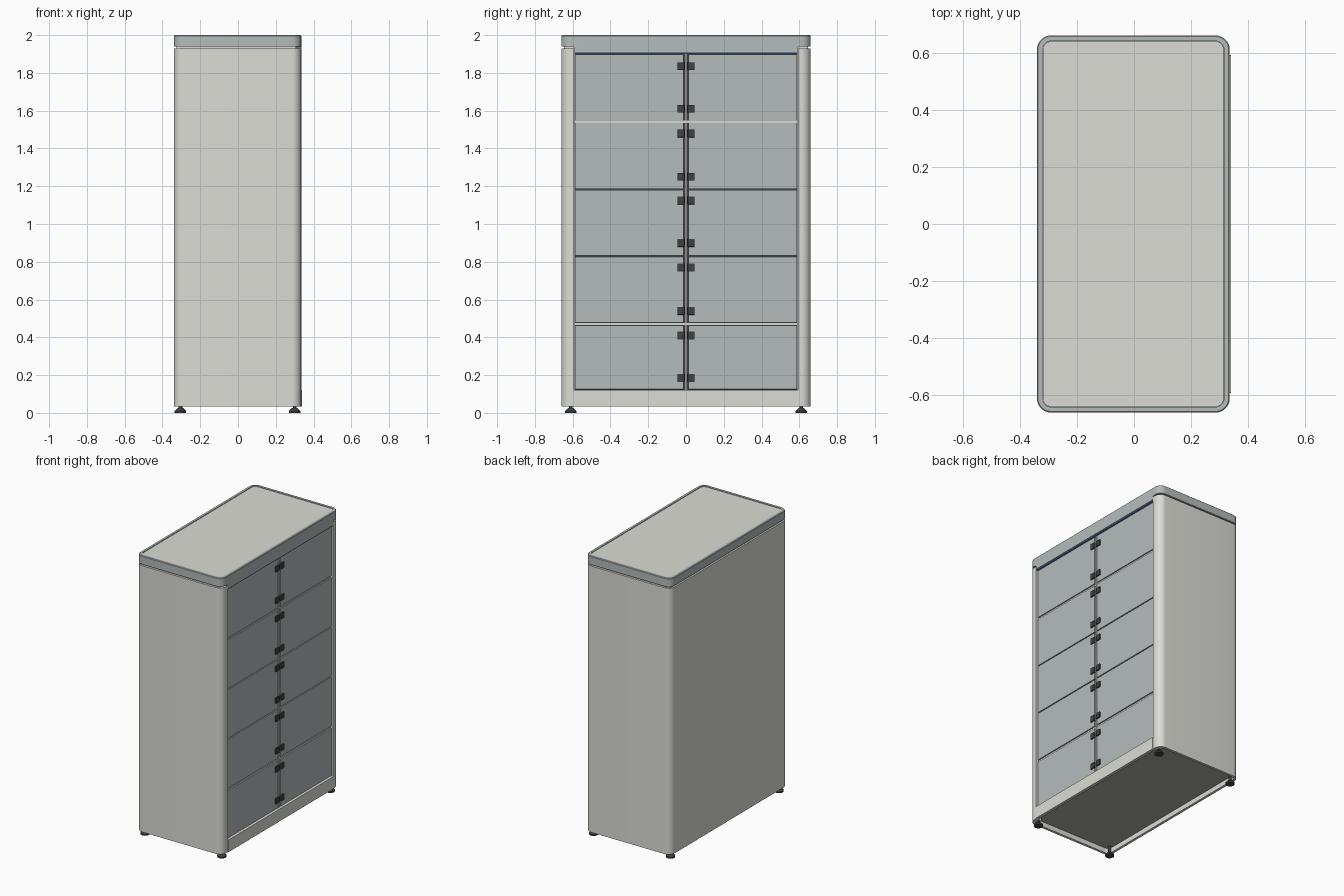
import bpy, bmesh, math
from mathutils import Matrix

if "Cube" in bpy.data.objects:
    bpy.data.objects.remove(bpy.data.objects["Cube"])

def material(name, r, g, b):
    m = bpy.data.materials.new(name)
    m.diffuse_color = (r, g, b, 1)
    m.use_nodes = True
    m.node_tree.nodes["Principled BSDF"].inputs["Base Color"].default_value = m.diffuse_color
    return m

PALE = material("pale_paint", 0.72, 0.72, 0.67)
SLATE = material("slate_paint", 0.46, 0.50, 0.50)
DARK = material("dark_plastic", 0.05, 0.055, 0.055)
BLUE = material("blue_strip", 0.10, 0.22, 0.38)
UNDER = material("underside", 0.42, 0.42, 0.38)

def finish(name, bm, mat, smooth=False, bevel=0):
    bmesh.ops.recalc_face_normals(bm, faces=bm.faces[:])
    me = bpy.data.meshes.new(name)
    bm.to_mesh(me)
    bm.free()
    ob = bpy.data.objects.new(name, me)
    bpy.context.collection.objects.link(ob)
    me.materials.append(mat)
    if bevel:
        b = ob.modifiers.new("edge", 'BEVEL')
        b.width, b.segments = bevel, 2
    if smooth:
        bpy.ops.object.select_all(action='DESELECT')
        ob.select_set(True)
        bpy.context.view_layer.objects.active = ob
        bpy.ops.object.shade_smooth_by_angle(angle=math.radians(35))
    return ob

def box(name, x, y, z, mat, bevel=0):
    bm = bmesh.new()
    bmesh.ops.create_cube(bm, size=1)
    for v in bm.verts:
        for i, (lo, hi) in enumerate((x, y, z)):
            v.co[i] = lo if v.co[i] < 0 else hi
    return finish(name, bm, mat, bevel=bevel)

def prism(name, pts, vec, mat):
    bm = bmesh.new()
    f = bm.faces.new([bm.verts.new(p) for p in pts])
    r = bmesh.ops.extrude_face_region(bm, geom=[f])
    bmesh.ops.translate(bm, vec=vec,
                        verts=[g for g in r["geom"] if isinstance(g, bmesh.types.BMVert)])
    return finish(name, bm, mat, smooth=True)

def arc(cx, cy, r, a0, n=10):
    return [(cx + r * math.cos(math.radians(a0 + 90 * i / n)),
             cy + r * math.sin(math.radians(a0 + 90 * i / n))) for i in range(n + 1)]

def rounded(inset=0, r=0.05):
    x0, x1, y = -0.34 + inset, 0.335 - inset, 0.66 - inset
    r = max(r - inset, 0.01)
    return (arc(x1 - r, y - r, r, 0) + arc(x0 + r, y - r, r, 90) +
            arc(x0 + r, -y + r, r, 180) + arc(x1 - r, -y + r, r, 270))

# wrap-around body shell, open at the door side
outer, inner = rounded(), rounded(0.018)
shell = ([(0.335, 0.592)] + outer + [(0.335, -0.592), (0.29, -0.592), (0.29, -0.642)] +
         inner[-12:10:-1] + [(0.29, 0.642), (0.29, 0.592)])
prism("body_shell", [(x, y, 0.035) for x, y in shell], (0, 0, 1.895), PALE)

# inner carcass, floor plate and front plinth
box("carcass", (-0.325, 0.308), (-0.645, 0.645), (0.075, 1.95), PALE)
box("floor_plate", (-0.325, 0.32), (-0.645, 0.645), (0.07, 0.075), UNDER)
box("front_plinth", (0.318, 0.34), (-0.592, 0.592), (0.035, 0.122), PALE)

# lid: rim with sunken top panel
bm = bmesh.new()
loops = [[bm.verts.new((x, y, z)) for x, y in rounded(i)]
         for i, z in ((0.018, 1.94), (0, 1.94), (0, 1.996), (0.004, 2.0), (0.02, 2.0), (0.02, 1.994))]
n = len(loops[0])
for a, b in zip(loops, loops[1:]):
    for i in range(n):
        bm.faces.new((a[i], a[(i + 1) % n], b[(i + 1) % n], b[i]))
bm.faces.new(loops[0][::-1])
finish("lid_rim", bm, SLATE, smooth=True)
prism("lid_panel", [(x, y, 1.985) for x, y in rounded(0.021)], (0, 0, 0.011), PALE)

# lid apron, flaring into the lid at its ends
half = [(0.61 - 0.02 * math.sin(t * math.pi / 10), 1.922 + 0.02 * math.cos(t * math.pi / 10))
        for t in range(6)] + [(0.59, 1.91)]
apron = half + [(-y, z) for y, z in reversed(half)]
prism("lid_apron", [(0.305, y, z) for y, z in apron], (0.03, 0, 0), SLATE)
box("blue_light_strip", (0.305, 0.332), (-0.59, 0.59), (1.902, 1.91), BLUE)

# dark backing lines around the doors
box("door_gap_backing", (0.305, 0.311), (-0.591, 0.591), (0.122, 1.902), DARK)
box("centre_post", (0.305, 0.322), (-0.006, 0.006), (0.122, 1.902), PALE)

# five rows of paired doors, each with two latches
rows = [(0.125, 0.463), (0.478, 0.827), (0.833, 1.18), (1.186, 1.535), (1.548, 1.898)]
latches = [(0.185, 0.41), (0.54, 0.77), (0.9, 1.125), (1.25, 1.48), (1.61, 1.835)]
for i, ((z0, z1), zs) in enumerate(zip(rows, latches), 1):
    for side, s in (("left", -1), ("right", 1)):
        box(f"door_{side}_{i}", (0.308, 0.325), sorted((s * 0.012, s * 0.587)), (z0, z1), SLATE, 0.0015)
        for j, z in enumerate(zs):
            box(f"latch_{side}_{i}_{j}", (0.315, 0.333), sorted((s * 0.009, s * 0.046)),
                (z - 0.021, z + 0.021), DARK, 0.002)
for z in (0.4705, 1.5415):
    box("shelf_edge", (0.305, 0.318), (-0.587, 0.587), (z - 0.0055, z + 0.0055), PALE)

# levelling feet
for sx in (-0.305, 0.3):
    for sy in (-0.61, 0.61):
        bm = bmesh.new()
        for r0, r1, z0, z1 in ((0.03, 0.03, 0, 0.01), (0.03, 0.014, 0.01, 0.026), (0.01, 0.01, 0.026, 0.072)):
            bmesh.ops.create_cone(bm, cap_ends=True, segments=24, radius1=r0, radius2=r1, depth=z1 - z0,
                                  matrix=Matrix.Translation((sx, sy, (z0 + z1) / 2)))
        finish("levelling_foot", bm, DARK, smooth=True)
